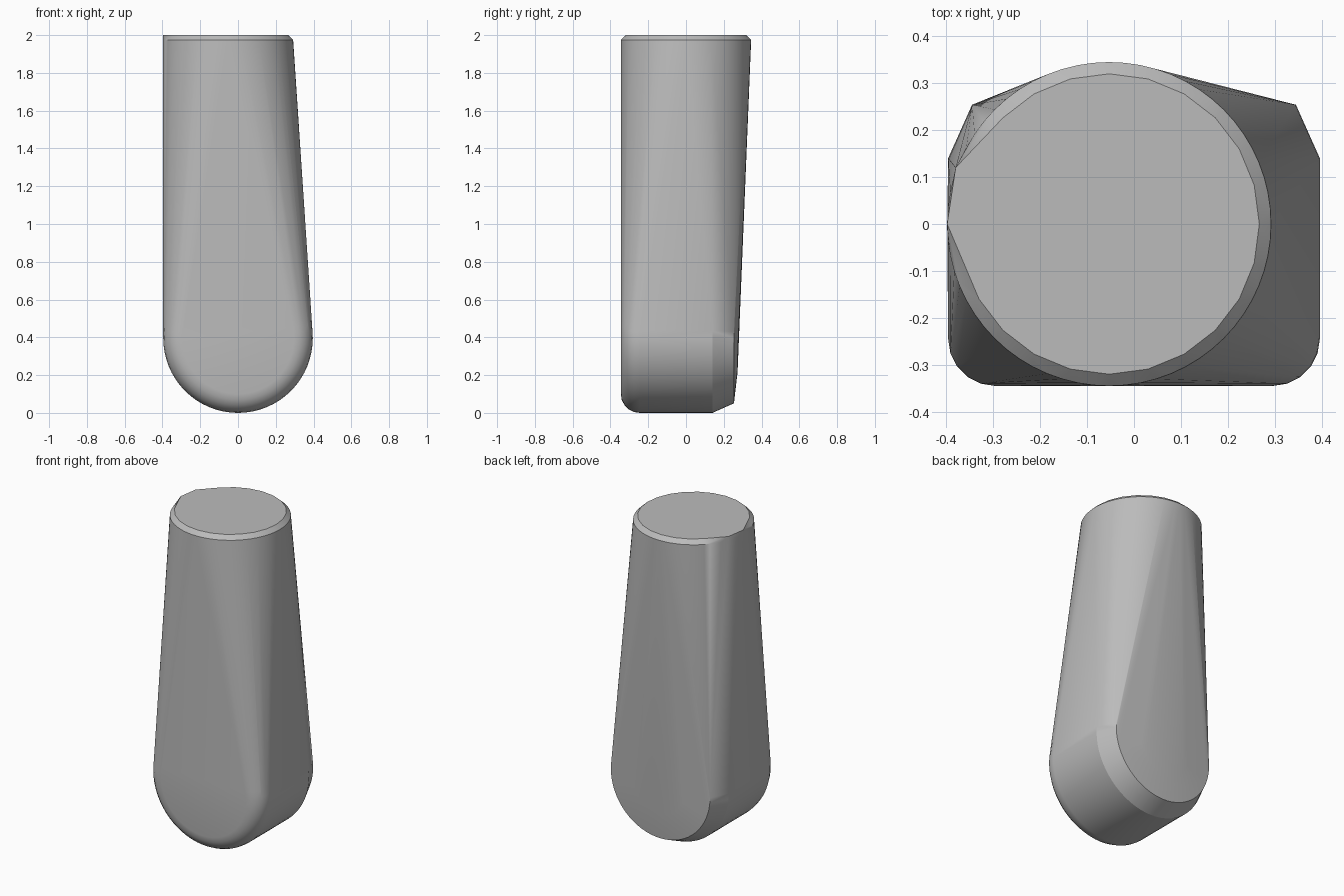
import bpy, bmesh, math

cube = bpy.data.objects.get("Cube")
if cube:
    bpy.data.objects.remove(cube, do_unlink=True)

# Plain grey finish
grey = bpy.data.materials.new("plain grey")
grey.use_nodes = True
colour = (0.5, 0.5, 0.5, 1)
grey.diffuse_color = colour
grey.node_tree.nodes["Principled BSDF"].inputs["Base Color"].default_value = colour


def ring(bm, radius, offset, upright, sides):
    """Circle of points: level around the top, or upright around the rounded base."""
    for i in range(sides):
        a = math.tau * i / sides
        c, s = radius * math.cos(a), radius * math.sin(a)
        bm.verts.new((c, offset, BASE + s) if upright else (TOP_X + c, s, offset))


BASE = 0.396      # height of the base disc centre, and its radius
TOP_X = -0.053    # the round top sits off centre
FILLET = 0.1
bm = bmesh.new()

# Round top with a narrow chamfer that runs out on the right side
ring(bm, 0.345, 1.975, False, 64)
ring(bm, 0.32, 2.0, False, 24)
for co in ((-0.398, 0, 2), (-0.38, 0.12, 2)):
    bm.verts.new(co)

# Base disc: rounded front edge
for i in range(6):
    a = math.pi / 2 * i / 5
    ring(bm, BASE - FILLET * (1 - math.sin(a)), -0.245 - FILLET * math.cos(a), True, 64)

# Base disc: bevelled back edge and slightly domed back
for radius, y in ((BASE, 0.14), (0.345, 0.254), (0.18, 0.273)):
    ring(bm, radius, y, True, 64)

# Stretch one skin over the top and the base
hull = bmesh.ops.convex_hull(bm, input=bm.verts)
loose = {v for v in hull["geom_interior"] + hull["geom_unused"]
         if isinstance(v, bmesh.types.BMVert)}
bmesh.ops.delete(bm, geom=list(loose), context="VERTS")
bmesh.ops.dissolve_limit(bm, angle_limit=math.radians(0.3), verts=bm.verts, edges=bm.edges)
bmesh.ops.recalc_face_normals(bm, faces=bm.faces)

mesh = bpy.data.meshes.new("tapered_body")
bm.to_mesh(mesh)
bm.free()
mesh.materials.append(grey)
body = bpy.data.objects.new("tapered_body", mesh)
bpy.context.collection.objects.link(body)

# Smooth sides with crisp top and bevel edges
bpy.ops.object.select_all(action="DESELECT")
body.select_set(True)
bpy.context.view_layer.objects.active = body
bpy.ops.object.shade_smooth_by_angle(angle=math.radians(24))
